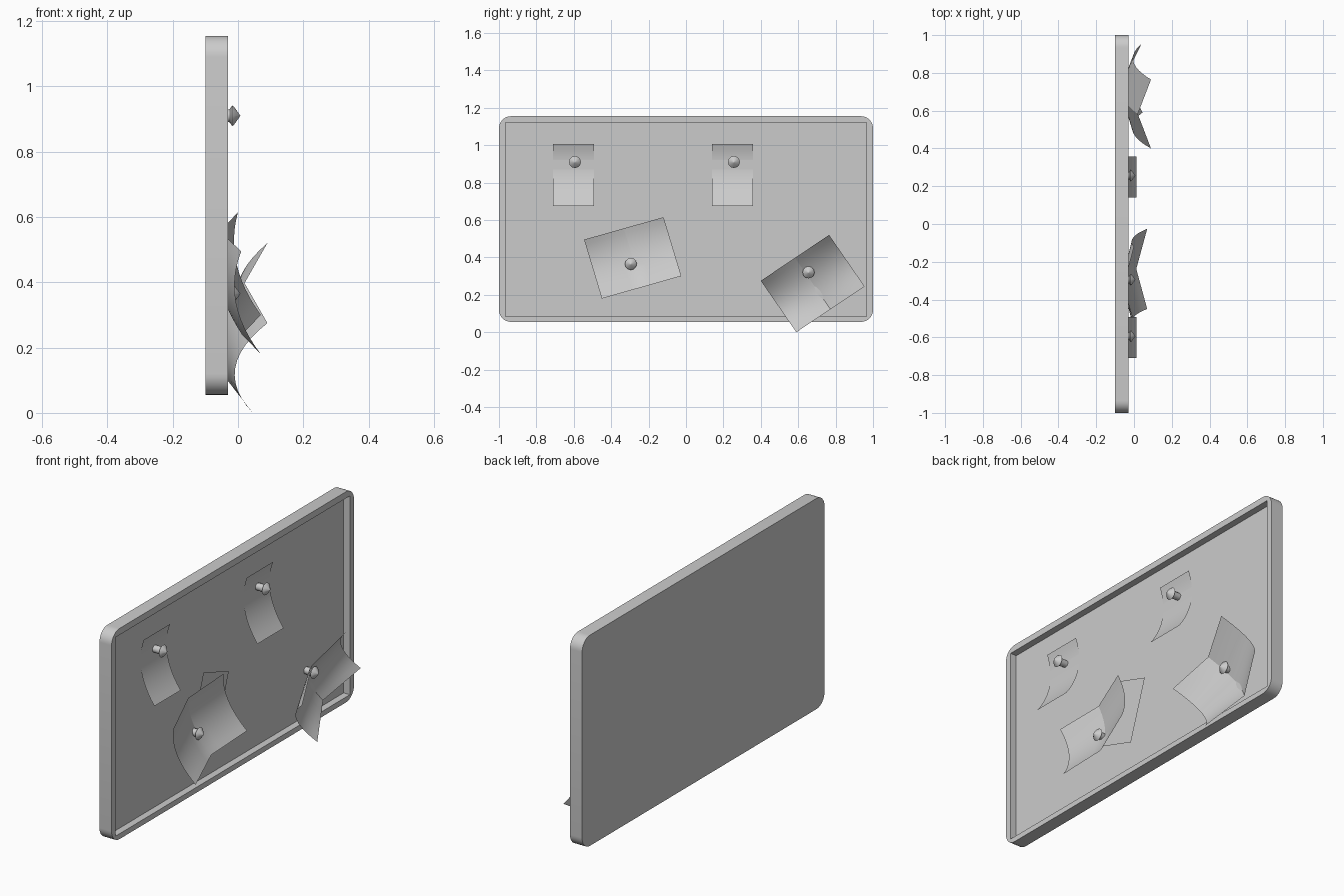
import bpy, bmesh, math
from mathutils import Vector

if "Cube" in bpy.data.objects:
    bpy.data.objects.remove(bpy.data.objects["Cube"])

BACK, FRONT, PANEL = -0.10, -0.03, -0.066
Z0, Z1 = 0.06, 1.16


def finish(name, bm, angle=35):
    me = bpy.data.meshes.new(name)
    bm.to_mesh(me)
    bm.free()
    ob = bpy.data.objects.new(name, me)
    bpy.context.collection.objects.link(ob)
    bpy.ops.object.select_all(action='DESELECT')
    ob.select_set(True)
    bpy.context.view_layer.objects.active = ob
    bpy.ops.object.shade_smooth_by_angle(angle=math.radians(angle))
    return ob


def board():
    # rounded outer tray with a square-cornered recess in its front
    bm = bmesh.new()
    r, n, inset = 0.065, 8, 0.034
    outline = []
    for i, (cy, cz) in enumerate([(1 - r, Z1 - r), (-1 + r, Z1 - r), (-1 + r, Z0 + r), (1 - r, Z0 + r)]):
        for k in range(n + 1):
            a = math.pi / 2 * (i + k / n)
            outline.append((cy + r * math.cos(a), cz + r * math.sin(a)))
    y, za, zb = 1 - inset, Z0 + inset - 0.006, Z1 - inset
    inner = [(y, zb), (-y, zb), (-y, za), (y, za)]

    def ring(pts, x):
        return [bm.verts.new((x, p[0], p[1])) for p in pts]

    def walls(a, b):
        for i in range(len(a)):
            j = (i + 1) % len(a)
            bm.faces.new((a[i], a[j], b[j], b[i]))

    back, front = ring(outline, BACK), ring(outline, FRONT)
    rim, floor = ring(inner, FRONT), ring(inner, PANEL)
    walls(back, front)
    walls(rim, floor)
    bm.faces.new(back)
    bm.faces.new(floor)
    edges = [bm.edges.get((l[i], l[(i + 1) % len(l)])) for l in (front, rim) for i in range(len(l))]
    bmesh.ops.triangle_fill(bm, edges=edges, use_beauty=True, normal=Vector((1, 0, 0)))
    bmesh.ops.recalc_face_normals(bm, faces=bm.faces)
    finish("board", bm)


def bend(vals, m, v):
    # smooth curve through heights at v = 0, m, 1
    a, b, c = vals
    return (a * (v - m) * (v - 1) / m + b * v * (v - 1) / (m * (m - 1)) + c * v * (v - m) / (1 - m))


def sheet(name, top_left, top_right, bottom_left, columns, m, nu=8, nv=12):
    # zero-thickness paper; columns = (top, middle, bottom) heights across the width
    bm = bmesh.new()
    tl, tr, bl = Vector(top_left), Vector(top_right), Vector(bottom_left)
    grid = []
    for j in range(nv + 1):
        v = j / nv
        h = [bend(c, m, v) for c in columns]
        row = []
        for i in range(nu + 1):
            u = i / nu
            t = u * (len(h) - 1)
            k = min(int(t), len(h) - 2)
            x = h[k] + (h[k + 1] - h[k]) * (t - k)
            p = tl + (tr - tl) * u + (bl - tl) * v
            row.append(bm.verts.new((x, p.x, p.y)))
        grid.append(row)
    for j in range(nv):
        for i in range(nu):
            bm.faces.new((grid[j][i], grid[j + 1][i], grid[j + 1][i + 1], grid[j][i + 1]))
    finish(name, bm, 25)


def pin(name, y, z, x=0.0):
    # turned push pin: stem, flared head, blunt cone
    bm = bmesh.new()
    prof = [(-0.07, 0.018), (-0.025, 0.02), (-0.018, 0.032), (-0.012, 0.027), (0.004, 0.005)]
    n = 12
    rings = [[bm.verts.new((px + x, y + r * math.cos(2 * math.pi * k / n), z + r * math.sin(2 * math.pi * k / n)))
              for k in range(n)] for px, r in prof]
    for a, b in zip(rings, rings[1:]):
        for k in range(n):
            bm.faces.new((a[k], a[(k + 1) % n], b[(k + 1) % n], b[k]))
    tip = bm.verts.new((0.007 + x, y, z))
    for k in range(n):
        bm.faces.new((rings[-1][k], rings[-1][(k + 1) % n], tip))
    bm.faces.new(rings[0])
    bmesh.ops.recalc_face_normals(bm, faces=bm.faces)
    finish(name, bm)


board()

# small upright notes
note = (-0.047, -0.067, 0.014)
for side, y in (("left", -0.71), ("right", 0.14)):
    sheet(f"note_{side}", (y, 1.01), (y + 0.217, 1.01), (y, 0.68), (note, note), 0.3)
    pin(f"note_pin_{side}", y + 0.116, 0.915)

# flat note tucked under the folded sheet
sheet("tucked_note", (-0.20, 0.64), (0.01, 0.57), (-0.305, 0.325), ((-0.06,) * 3,) * 2, 0.5)

# large folded sheets
sheet("folded_sheet_left", (-0.545, 0.50), (-0.12, 0.62), (-0.45, 0.185),
      ((0.01, -0.01, 0.07), (-0.055, -0.062, 0.012), (0.0, -0.01, 0.07)), 0.4)
pin("sheet_pin_left", -0.295, 0.37)
sheet("folded_sheet_right", (0.40, 0.28), (0.765, 0.525), (0.59, 0.005),
      ((0.09, -0.01, 0.045), (0.02, -0.066, -0.05), (0.09, -0.005, 0.04)), 0.55)
pin("sheet_pin_right", 0.655, 0.325)

# settle exactly on z = 0
low = min((o.matrix_world @ v.co).z for o in bpy.data.objects for v in o.data.vertices)
for o in bpy.data.objects:
    o.location.z -= low
